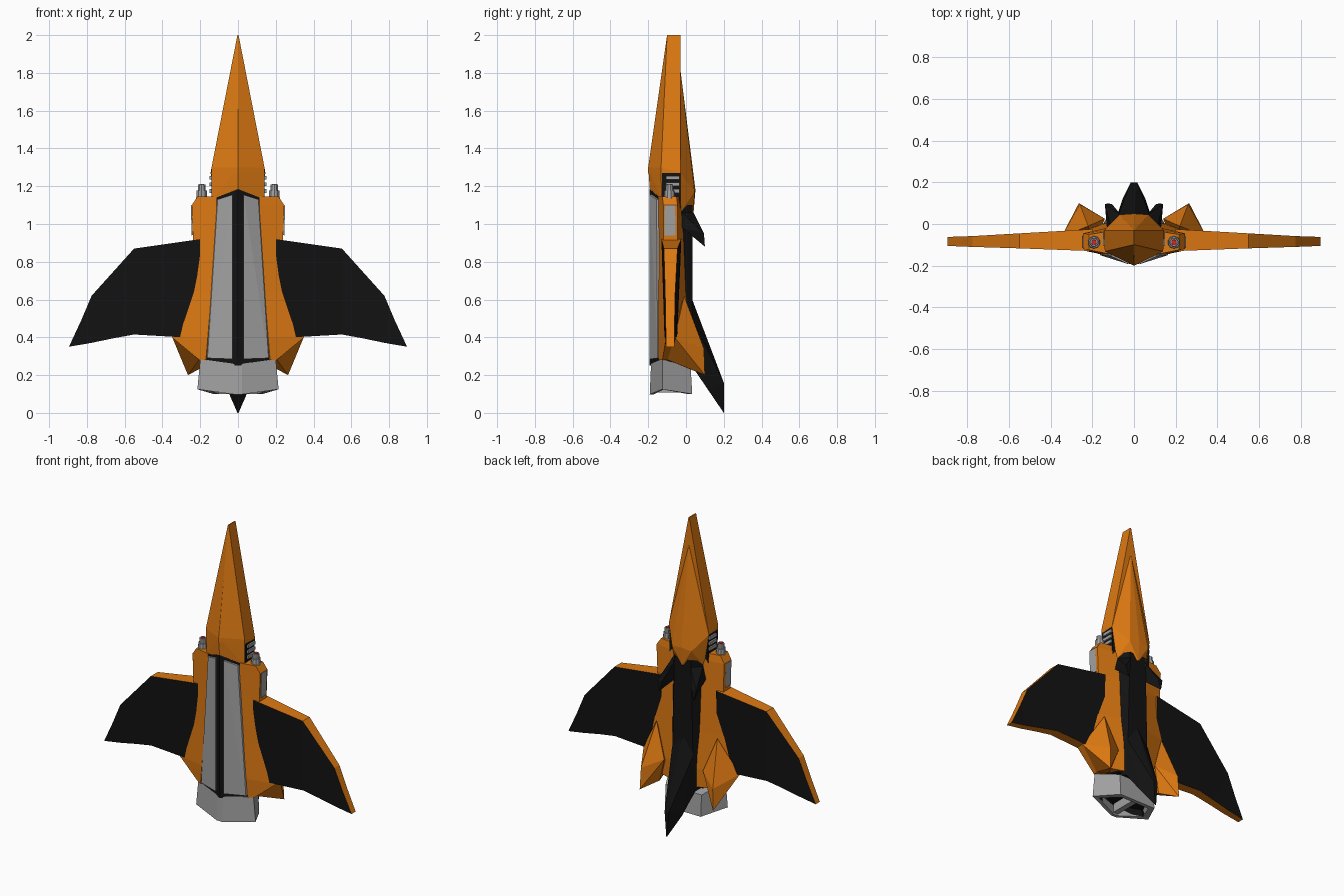
import bpy, bmesh
from mathutils import Vector

if "Cube" in bpy.data.objects:
    bpy.data.objects.remove(bpy.data.objects["Cube"])


def material(name, rgb):
    m = bpy.data.materials.new(name)
    m.diffuse_color = (*rgb, 1)
    m.use_nodes = True
    m.node_tree.nodes["Principled BSDF"].inputs["Base Color"].default_value = m.diffuse_color
    return m


ORANGE = material("orange_paint", (0.72, 0.19, 0.006))
BLACK = material("black_paint", (0.006, 0.006, 0.006))
GREY = material("grey_metal", (0.36, 0.36, 0.36))
RED = material("red_tip", (0.6, 0.02, 0.02))


def finish(name, bm, *mats):
    bmesh.ops.recalc_face_normals(bm, faces=bm.faces)
    me = bpy.data.meshes.new(name)
    bm.to_mesh(me)
    bm.free()
    for m in mats:
        me.materials.append(m)
    ob = bpy.data.objects.new(name, me)
    bpy.context.collection.objects.link(ob)
    return ob


def flip(pts):
    return [(-x, y, z) for x, y, z in pts]


def hull(name, pts, mat, pair=False):
    """Faceted solid round the points: one symmetric solid, or a left/right pair."""
    bm = bmesh.new()
    for group in ([pts, flip(pts)] if pair else [pts + flip(pts)]):
        verts = [bm.verts.new(p) for p in {tuple(p) for p in group}]
        res = bmesh.ops.convex_hull(bm, input=verts)
        loose = {v for v in res["geom_interior"] + res["geom_unused"]
                 if isinstance(v, bmesh.types.BMVert)}
        bmesh.ops.delete(bm, geom=list(loose), context='VERTS')
    bmesh.ops.dissolve_limit(bm, angle_limit=0.01, verts=bm.verts, edges=bm.edges)
    return finish(name, bm, mat)


def loft(name, rings, mat, pair=False, caps=(True, True)):
    """Skin a series of equal-length closed rings."""
    bm = bmesh.new()
    for mirrored in ([False, True] if pair else [False]):
        vs = [[bm.verts.new(p) for p in (flip(r) if mirrored else r)] for r in rings]
        n = len(vs[0])
        for a, b in zip(vs, vs[1:]):
            for i in range(n):
                j = (i + 1) % n
                bm.faces.new((a[i], a[j], b[j], b[i]))
        if caps[0]:
            bm.faces.new(vs[0])
        if caps[1]:
            bm.faces.new(vs[-1])
    return finish(name, bm, mat)


def box(x0, x1, y0, y1, z0, z1):
    return [(x, y, z) for x in (x0, x1) for y in (y0, y1) for z in (z0, z1)]


# Nose: long chisel spike, front collar and raised rear canopy
hull("nose_spike", [(0.003, -0.1, 2), (0.003, -0.03, 2), (0, -0.2, 1.3),
                    (0.14, -0.132, 1.3), (0.145, -0.03, 1.27), (0.14, -0.132, 1.27),
                    (0, -0.2, 1.27)], ORANGE)
hull("nose_collar", [(0, -0.2, 1.3), (0.14, -0.132, 1.3), (0, -0.19, 1.16),
                     (0.137, -0.13, 1.13), (0.13, -0.1, 1.28), (0.13, -0.1, 1.13)], ORANGE)
hull("rear_canopy", [(0, -0.03, 1.82), (0.145, -0.03, 1.27), (0, 0.05, 1.18),
                     (0.07, 0.045, 1.17), (0.11, -0.03, 1.06), (0, 0.04, 1.06)], ORANGE)

# Black neck with pale ribs showing on each side
hull("neck", box(0, 0.14, -0.128, -0.03, 1.08, 1.275), BLACK)
for k in range(3):
    z = 1.165 + k * 0.035
    hull(f"neck_rib_{k + 1}", box(0.12, 0.15, -0.105, -0.035, z, z + 0.02), GREY, pair=True)

# Black central core with grey front panels
hull("fuselage_core", [(0, -0.192, 1.185), (0.115, -0.142, 1.14), (0.1, -0.03, 1.14),
                       (0, -0.192, 0.25), (0.18, -0.13, 0.27), (0.12, 0, 0.27)], BLACK)
panel = [(0.03, -0.186, 1.155), (0.11, -0.15, 1.13), (0.165, -0.144, 0.29), (0.03, -0.186, 0.285)]
hull("front_panel", panel + [(x, y + 0.03, z) for x, y, z in panel]
     + [(x * 0.98, y - 0.006, z) for x, y, z in panel], GREY, pair=True)

# Orange flanks running beside the core, swelling at the wing roots
flank = [  # z, inner front x, outer x, front y, back y, inner back y
    (1.145, 0.115, 0.215, -0.125, -0.05, -0.03),
    (1.10, 0.113, 0.245, -0.12, -0.045, -0.025),
    (0.92, 0.118, 0.238, -0.12, -0.045, -0.01),
    (0.64, 0.14, 0.26, -0.115, -0.04, 0.0),
    (0.40, 0.16, 0.35, -0.105, -0.06, 0.02),
    (0.28, 0.17, 0.205, -0.125, -0.02, 0.02)]
loft("flank", [[(xi, -0.145, z), (xo, yf, z), (xo, yb, z), (0.09, yi, z)]
               for z, xi, xo, yf, yb, yi in flank], ORANGE, pair=True)
hull("flank_vent", [(0.25, -0.112, 1.1), (0.25, -0.058, 1.1), (0.245, -0.115, 0.94),
                    (0.245, -0.055, 0.94), (0.22, -0.1, 1.09), (0.22, -0.1, 0.95)],
     GREY, pair=True)

# Orange rear stabilisers
hull("rear_stabiliser", [(0.22, -0.01, 0.62), (0.348, -0.06, 0.4), (0.14, 0.025, 0.4),
                         (0.26, 0.095, 0.34), (0.265, 0.1, 0.2), (0.19, 0.0, 0.24),
                         (0.2, -0.12, 0.29)], ORANGE, pair=True)

# Black dorsal spine, tail fin and small swept fins
hull("dorsal_spine", [(0.11, -0.03, 1.1), (0.06, 0.035, 1.1), (0.11, -0.03, 0.27),
                      (0.08, 0.033, 0.25)], BLACK)
hull("tail_fin", [(0, 0.033, 0.6), (0.08, 0.03, 0.5), (0.085, 0.03, 0.25),
                  (0.015, 0.2, 0.16), (0.055, 0.12, 0.12), (0.003, 0.2, 0)], BLACK)
hull("swept_fin", [(0.06, 0.04, 1.06), (0.11, -0.02, 1.06), (0.105, 0.095, 0.95),
                   (0.14, 0.095, 0.95), (0.125, 0.1, 0.88), (0.06, 0.02, 0.95),
                   (0.13, -0.02, 0.98)], BLACK, pair=True)

# Wings: black skins with orange rims; rows are leading and trailing points (x, z, front y, back y)
lead = [(0.2, 0.92, -0.13, -0.025), (0.55, 0.87, -0.117, -0.045), (0.775, 0.62, -0.11, -0.058),
        (0.83, 0.49, -0.108, -0.06), (0.895, 0.35, -0.105, -0.062)]
trail = [(0.2, 0.395, -0.115, -0.045), (0.55, 0.415, -0.112, -0.05), (0.66, 0.395, -0.11, -0.056),
         (0.78, 0.37, -0.108, -0.06), (0.885, 0.352, -0.105, -0.062)]
bm = bmesh.new()
for s in (1, -1):
    lf, lb, tf, tb = [[bm.verts.new((s * p[0], p[k], p[1])) for p in row]
                      for row in (lead, trail) for k in (2, 3)]
    for a, b, m in ((lf, tf, 0), (lb, tb, 0), (lf, lb, 1), (tf, tb, 1)):
        for i in range(4):
            bm.faces.new((a[i], a[i + 1], b[i + 1], b[i])).material_index = m
    for i in (0, 4):
        bm.faces.new((lf[i], lb[i], tb[i], tf[i])).material_index = 1
finish("wings", bm, BLACK, ORANGE)


# Hollow six-sided engine nozzle with dark interior and divider
def nozzle_ring(half):
    return half + flip(half)[::-1]


outer_top = nozzle_ring([(0.02, -0.185, 0.26), (0.2, -0.125, 0.285), (0.13, 0.025, 0.24)])
outer_low = nozzle_ring([(0.02, -0.192, 0.098), (0.215, -0.125, 0.125), (0.13, 0.033, 0.1)])


def shrink(ring, k, z=None):
    return [(x * k, -0.09 + (y + 0.09) * k, zz if z is None else z) for x, y, zz in ring]


loft("engine_nozzle", [outer_top, outer_low, shrink(outer_low, 0.8), shrink(outer_low, 0.75, 0.16)],
     GREY, caps=(True, False))
loft("nozzle_interior", [shrink(outer_low, 0.79, 0.125), shrink(outer_low, 0.74, 0.165)],
     BLACK, caps=(False, True))
hull("nozzle_divider", box(0, 0.018, -0.17, 0.01, 0.108, 0.17), GREY)


# Guns on top of the flanks: stepped barrels with red tips
def barrel(name, r0, r1, z0, z1, mat):
    bm = bmesh.new()
    for s in (1, -1):
        res = bmesh.ops.create_cone(bm, cap_ends=True, segments=10, radius1=r0, radius2=r1,
                                    depth=z1 - z0)
        bmesh.ops.translate(bm, verts=res["verts"], vec=Vector((s * 0.192, -0.088, (z0 + z1) / 2)))
    finish(name, bm, mat)


barrel("gun_base", 0.032, 0.028, 1.12, 1.178, GREY)
barrel("gun_muzzle", 0.022, 0.02, 1.178, 1.208, GREY)
barrel("gun_tip", 0.015, 0.013, 1.2, 1.212, RED)
